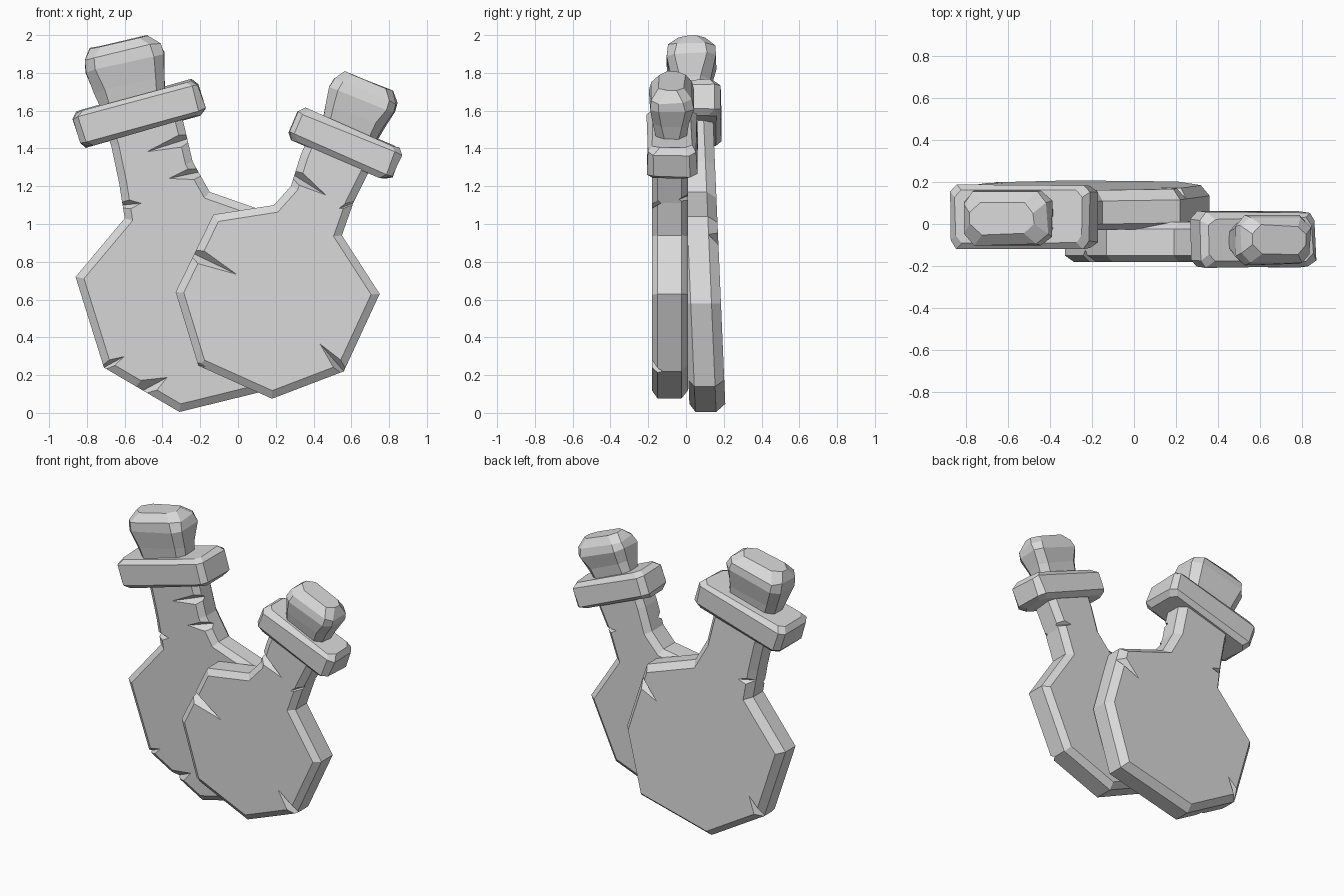
import bpy
import bmesh
import random
from math import radians
from mathutils import Matrix, Vector

random.seed(4)
default_cube = bpy.data.objects.get("Cube")
if default_cube:
    bpy.data.objects.remove(default_cube, do_unlink=True)

# One plain stone grey for everything
grey = bpy.data.materials.new("plain_grey")
grey.use_nodes = True
colour = (0.7, 0.7, 0.7, 1)
grey.diffuse_color = colour
shader = next(n for n in grey.node_tree.nodes if n.type == "BSDF_PRINCIPLED")
shader.inputs["Base Color"].default_value = colour


def make_object(name, bm):
    bmesh.ops.recalc_face_normals(bm, faces=bm.faces)
    mesh = bpy.data.meshes.new(name)
    bm.to_mesh(mesh)
    bm.free()
    obj = bpy.data.objects.new(name, mesh)
    bpy.context.collection.objects.link(obj)
    return obj


def skin_rings(bm, rings):
    """Join equal rings of points into a closed solid."""
    loops = [[bm.verts.new(p) for p in ring] for ring in rings]
    for low, high in zip(loops, loops[1:]):
        for i in range(len(low)):
            j = (i + 1) % len(low)
            bm.faces.new((low[i], low[j], high[j], high[i]))
    bm.faces.new(loops[0])
    bm.faces.new(loops[-1])


def inset(points, amount):
    """Move a counter-clockwise outline inward with mitred corners."""
    result = []
    for i, p in enumerate(points):
        before = (p - points[i - 1]).normalized()
        after = (points[(i + 1) % len(points)] - p).normalized()
        n1 = Vector((-before.y, before.x))
        n2 = Vector((-after.y, after.x))
        result.append(p + amount * (n1 + n2) / (1 + n1.dot(n2)))
    return result


def add_chip(bm, half, side, tip, rim, width):
    """Wedge that cuts a chip from a rim towards a point on the face."""
    tip, rim = Vector(tip), Vector(rim)
    out = (rim - tip).normalized()
    end = rim + out * 0.04
    across = Vector((-out.y, out.x)) * width
    spots = [(tip, 0.002), (end + across, 0.006),
             (end - across, 0.006), (end, -0.07)]
    v = [bm.verts.new((p.x, side * (half + lift), p.y)) for p, lift in spots]
    for a, b, c in ((0, 1, 2), (0, 1, 3), (1, 2, 3), (2, 0, 3)):
        bm.faces.new((v[a], v[b], v[c]))


def make_body(name, outline, half, front_cut, back_cut, centre, lean, chips):
    # Flat bottle with chamfered front and back rims
    outer = [Vector(p) for p in outline]
    inner = inset(outer, 0.04)
    layers = [(inner, -half), (outer, front_cut - half),
              (outer, half - back_cut), (inner, half)]
    bm = bmesh.new()
    skin_rings(bm, [[(p.x, y, p.y) for p in pts] for pts, y in layers])
    body = make_object(name, bm)

    # Chips cut from the rims
    bm = bmesh.new()
    for chip in chips:
        add_chip(bm, half, *chip)
    cutter = make_object(name + "_chips", bm)
    cutter.hide_render = True
    cut = body.modifiers.new("chips", "BOOLEAN")
    cut.operation = "DIFFERENCE"
    cut.object = cutter
    graph = bpy.context.evaluated_depsgraph_get()
    mesh = bpy.data.meshes.new_from_object(body.evaluated_get(graph))
    body.modifiers.clear()
    body.data = mesh
    bpy.data.objects.remove(cutter, do_unlink=True)

    # Lean towards the front with height
    for v in mesh.vertices:
        v.co.y += centre + lean * v.co.z
    mesh.materials.clear()
    mesh.materials.append(grey)


def make_block(name, place, angle, levels, corner):
    """Stack of corner-cut rectangles: (height, half width, half depth)."""
    rings = []
    for h, w, d in levels:
        c = corner
        ring = [(w, c - d), (w, d - c), (w - c, d), (c - w, d),
                (-w, d - c), (-w, c - d), (c - w, -d), (w - c, -d)]
        rings.append([(x, y, h) for x, y in ring])
    bm = bmesh.new()
    skin_rings(bm, rings)
    for v in bm.verts:
        v.co += Vector([random.uniform(-1, 1) for _ in range(3)]) * 0.006
    turn = Matrix.Rotation(radians(-angle), 4, "Y")
    bm.transform(Matrix.Translation(place) @ turn)
    make_object(name, bm).data.materials.append(grey)


def make_collar(name, place, angle, width, depth, height):
    bevel = 0.03
    levels = [(-height, width - bevel, depth - bevel),
              (bevel - height, width, depth),
              (height - bevel, width, depth),
              (height, width - bevel, depth - bevel)]
    make_block(name, place, angle, levels, 0.035)


FRONT, BACK = -1, 1

# Large rear bottle
make_body(
    "rear_bottle_body",
    [(-0.31, 0.005), (0.24, 0.14), (0.36, 0.58), (0.22, 1.04), (-0.15, 1.17),
     (-0.24, 1.33), (-0.28, 1.5), (-0.31, 1.62), (-0.7, 1.5), (-0.67, 1.41),
     (-0.63, 1.22), (-0.6, 1.03), (-0.86, 0.72), (-0.71, 0.24)],
    0.095, 0.03, 0.05, 0.115, -0.043,
    [(FRONT, (-0.49, 1.38), (-0.27, 1.45), 0.05),
     (FRONT, (-0.37, 1.24), (-0.23, 1.27), 0.05),
     (FRONT, (-0.51, 1.11), (-0.61, 1.1), 0.06),
     (FRONT, (-0.37, 0.19), (-0.5, 0.12), 0.08),
     (FRONT, (-0.6, 0.3), (-0.71, 0.24), 0.05),
     (BACK, (0.1, 0.83), (0.27, 0.96), 0.06),
     (BACK, (-0.62, 0.38), (-0.71, 0.24), 0.05),
     (BACK, (-0.51, 1.15), (-0.62, 1.15), 0.05)])
make_collar("rear_bottle_collar", (-0.525, 0.035, 1.585), 15.5, 0.345, 0.152, 0.097)
make_block("rear_bottle_cork", (-0.55, 0.025, 1.64), 13.4,
           [(-0.03, 0.17, 0.085), (0.1, 0.19, 0.105), (0.22, 0.215, 0.132),
            (0.28, 0.205, 0.125), (0.335, 0.155, 0.075)], 0.05)

# Smaller front bottle
make_body(
    "front_bottle_body",
    [(0.18, 0.075), (0.56, 0.22), (0.75, 0.63), (0.55, 0.94), (0.61, 1.11),
     (0.69, 1.27), (0.72, 1.34), (0.38, 1.48), (0.33, 1.36), (0.28, 1.2),
     (0.19, 1.1), (-0.13, 1.05), (-0.33, 0.64), (-0.21, 0.25)],
    0.095, 0.03, 0.035, -0.085, 0,
    [(FRONT, (0, 0.73), (-0.25, 0.85), 0.06),
     (FRONT, (0.43, 0.37), (0.56, 0.22), 0.05),
     (FRONT, (0.47, 1.15), (0.31, 1.25), 0.05),
     (FRONT, (0.53, 1.08), (0.61, 1.11), 0.04),
     (FRONT, (-0.13, 0.24), (-0.21, 0.25), 0.05),
     (BACK, (0.53, 1.15), (0.62, 1.13), 0.05)])
make_collar("front_bottle_collar", (0.566, -0.075, 1.425), -23, 0.3, 0.132, 0.09)
make_block("front_bottle_cork", (0.595, -0.077, 1.51), -22,
           [(-0.03, 0.15, 0.08), (0.07, 0.165, 0.095), (0.16, 0.185, 0.117),
            (0.21, 0.178, 0.112), (0.262, 0.138, 0.07)], 0.045)
